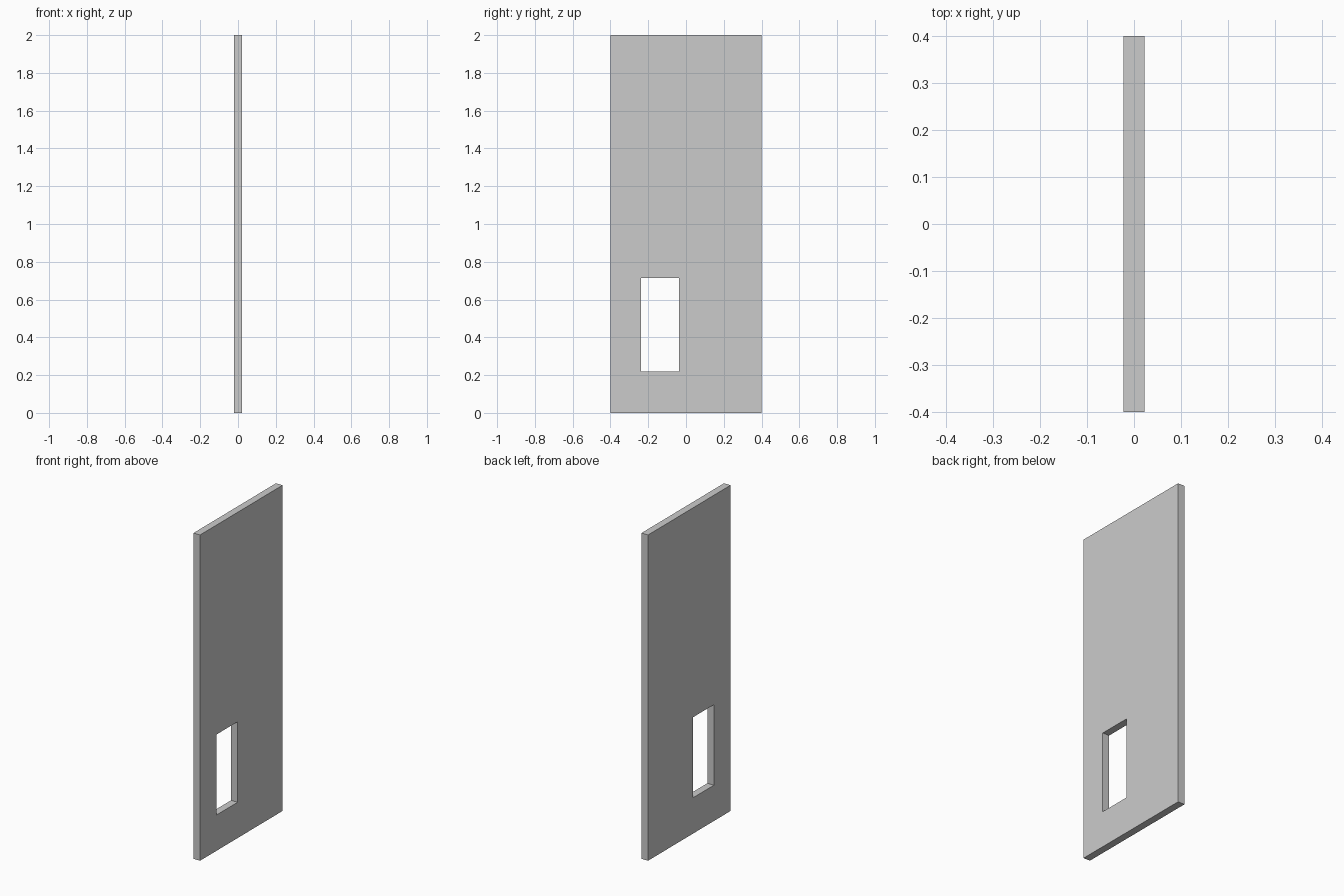
import bpy, bmesh

if "Cube" in bpy.data.objects:
    bpy.data.objects.remove(bpy.data.objects["Cube"])

HALF_T = 0.0223                              # half the panel thickness
OUTER = (-0.4, 0.4, 0.0, 2.0)                # y min, y max, z min, z max
HOLE = (-0.238, -0.036, 0.22, 0.714)


def ring(bm, rect, x):
    y0, y1, z0, z1 = rect
    return [bm.verts.new((x, y, z)) for y, z in ((y0, z0), (y1, z0), (y1, z1), (y0, z1))]


def band(bm, a, b):
    for i in range(4):
        j = (i + 1) % 4
        bm.faces.new((a[i], a[j], b[j], b[i]))


# Flat door panel with a rectangular opening: four rings joined by bands
bm = bmesh.new()
rings = [ring(bm, OUTER, HALF_T), ring(bm, HOLE, HALF_T),
         ring(bm, HOLE, -HALF_T), ring(bm, OUTER, -HALF_T)]
for k in range(4):
    band(bm, rings[k], rings[(k + 1) % 4])
bmesh.ops.recalc_face_normals(bm, faces=bm.faces)

mesh = bpy.data.meshes.new("door_panel")
bm.to_mesh(mesh)
bm.free()
panel = bpy.data.objects.new("door_panel", mesh)
bpy.context.collection.objects.link(panel)
